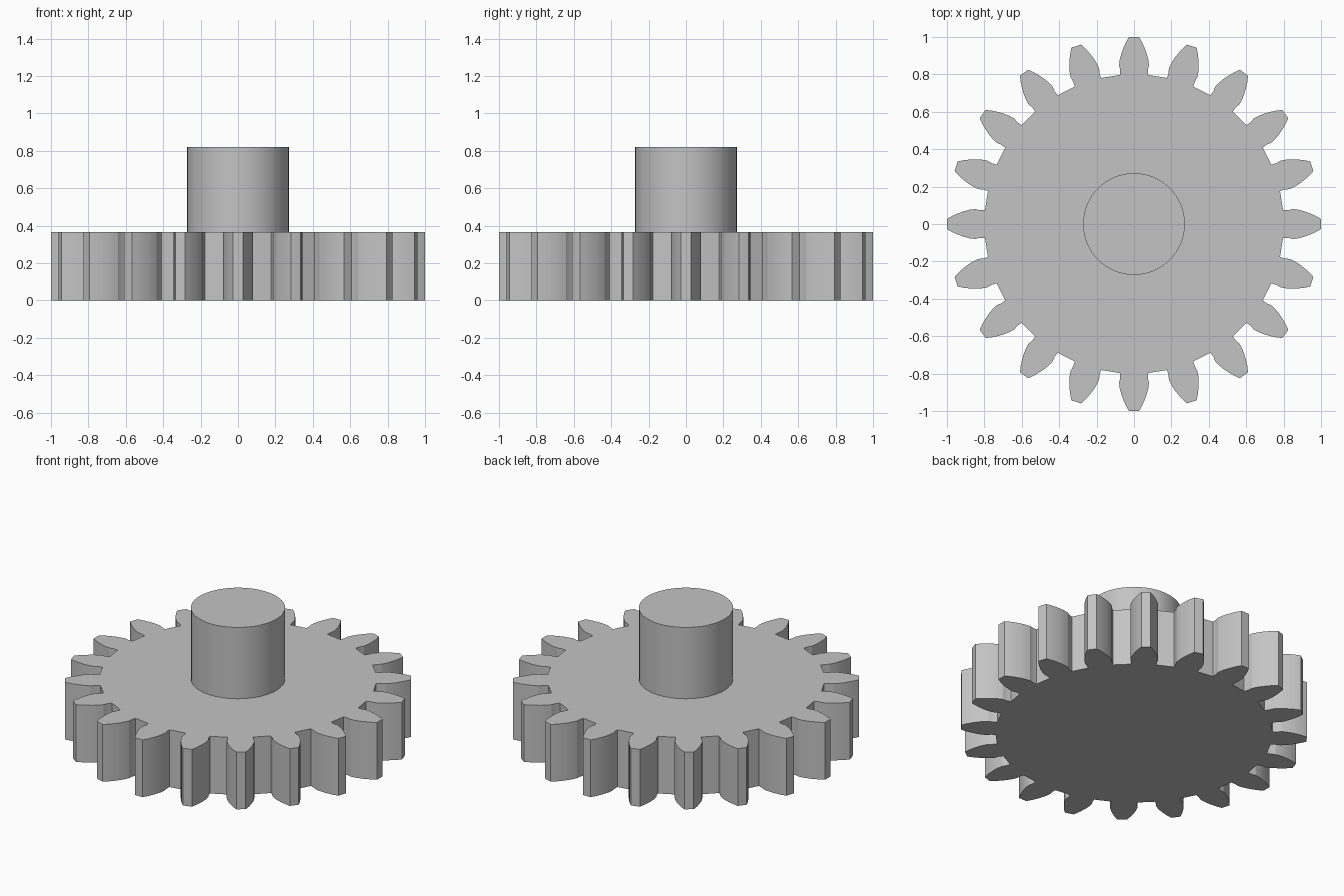
import bpy, bmesh, math

cube = bpy.data.objects.get("Cube")
if cube:
    bpy.data.objects.remove(cube, do_unlink=True)

TEETH = 20
GEAR_TOP = 0.365
HUB_TOP = 0.82
HUB_RADIUS = 0.272

grey = bpy.data.materials.new("plain grey")
grey.use_nodes = True
colour = (0.55, 0.55, 0.55, 1)
grey.diffuse_color = colour
grey.node_tree.nodes["Principled BSDF"].inputs["Base Color"].default_value = colour


def prism(name, outline, z0, z1):
    """Extrude a closed outline upwards between two heights."""
    bm = bmesh.new()
    base = bm.faces.new([bm.verts.new((x, y, z0)) for x, y in outline])
    top = bmesh.ops.extrude_face_region(bm, geom=[base], use_keep_orig=True)
    verts = [v for v in top["geom"] if isinstance(v, bmesh.types.BMVert)]
    bmesh.ops.translate(bm, verts=verts, vec=(0, 0, z1 - z0))
    bmesh.ops.recalc_face_normals(bm, faces=bm.faces[:])
    mesh = bpy.data.meshes.new(name)
    bm.to_mesh(mesh)
    bm.free()
    mesh.materials.append(grey)
    obj = bpy.data.objects.new(name, mesh)
    bpy.context.collection.objects.link(obj)
    bpy.ops.object.select_all(action="DESELECT")
    obj.select_set(True)
    bpy.context.view_layer.objects.active = obj
    bpy.ops.object.shade_smooth_by_angle(angle=math.radians(20))
    return obj


# Tooth flank as (distance from centre, half width), mirrored to make a tooth
flank = [(0.797, 0.074), (0.825, 0.074), (0.85, 0.08), (0.88, 0.076),
         (0.91, 0.068), (0.94, 0.057), (0.97, 0.044), (1.0, 0.027)]
tooth = [(r, -w) for r, w in flank] + [(r, w) for r, w in reversed(flank)]

# Toothed wheel
outline = []
for i in range(TEETH):
    a = math.tau * i / TEETH
    c, s = math.cos(a), math.sin(a)
    outline += [(r * c - w * s, r * s + w * c) for r, w in tooth]
prism("gear_wheel", outline, 0, GEAR_TOP)

# Round hub standing on the wheel
SIDES = 64
ring = [(HUB_RADIUS * math.cos(math.tau * i / SIDES),
         HUB_RADIUS * math.sin(math.tau * i / SIDES)) for i in range(SIDES)]
prism("hub", ring, GEAR_TOP, HUB_TOP)
